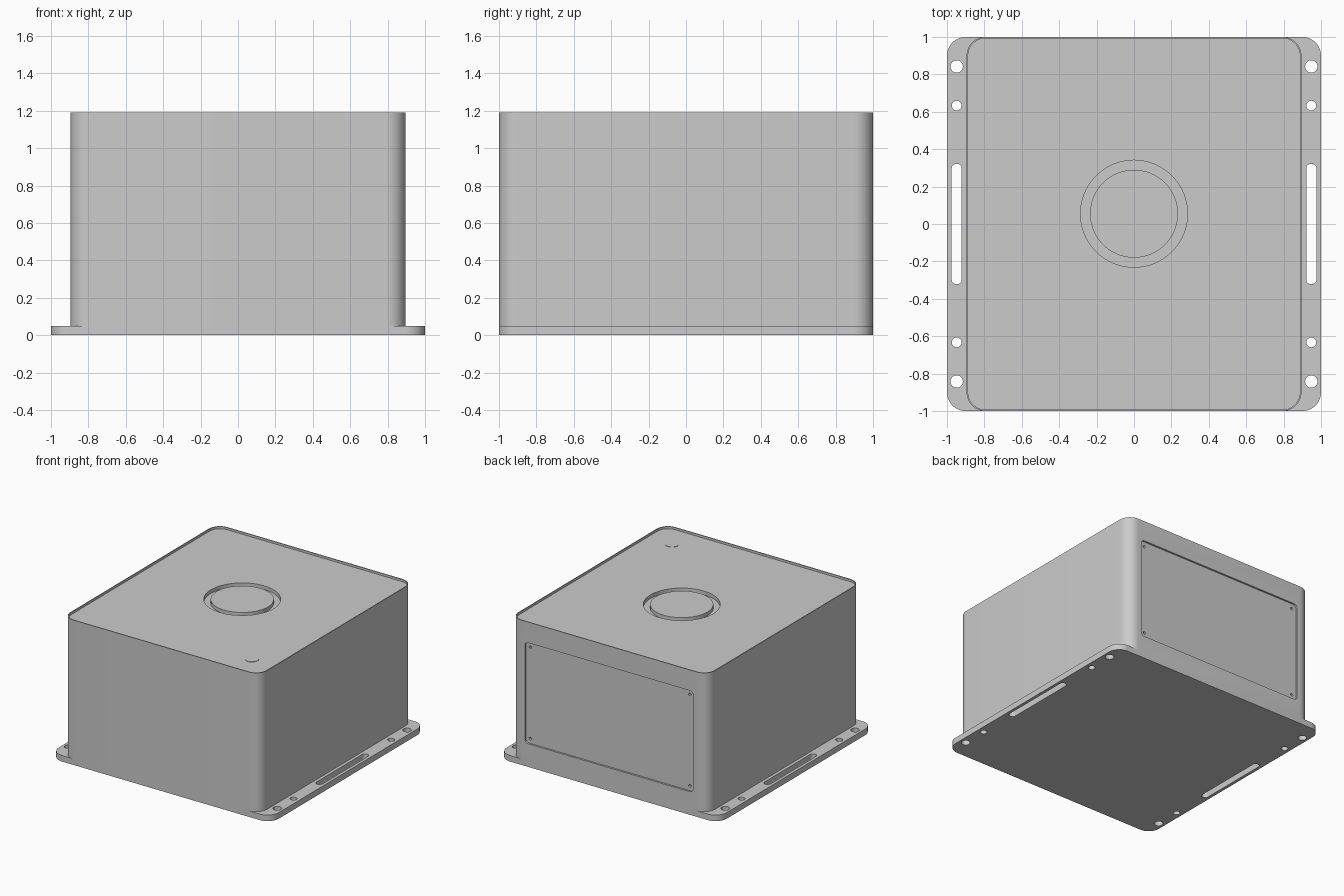
import bpy, bmesh
from math import cos, sin, pi
from mathutils import Matrix, Vector

if "Cube" in bpy.data.objects:
    bpy.data.objects.remove(bpy.data.objects["Cube"])


def rounded(hx, hy, r, n=12):
    """Outline of a rounded rectangle (a circle when hx = hy = r)."""
    pts = []
    for k, (sx, sy) in enumerate([(1, 1), (-1, 1), (-1, -1), (1, -1)]):
        for i in range(n + 1):
            a = (k + i / n) * pi / 2
            p = Vector((sx * (hx - r) + r * cos(a), sy * (hy - r) + r * sin(a), 0))
            if not pts or (p - pts[-1]).length > 1e-5:
                pts.append(p)
    if (pts[0] - pts[-1]).length < 1e-5:
        pts.pop()
    return pts


def prism(name, pts, z0, z1, at=(0, 0, 0), rot=None):
    """Extrude an outline from z0 to z1, then rotate and move it."""
    bm = bmesh.new()
    face = bm.faces.new([bm.verts.new((p.x, p.y, z0)) for p in pts])
    ext = bmesh.ops.extrude_face_region(bm, geom=[face])
    top = [v for v in ext["geom"] if isinstance(v, bmesh.types.BMVert)]
    bmesh.ops.translate(bm, verts=top, vec=(0, 0, z1 - z0))
    bmesh.ops.recalc_face_normals(bm, faces=bm.faces)
    bm.transform(Matrix.Translation(at) @ (rot or Matrix()))
    me = bpy.data.meshes.new(name)
    bm.to_mesh(me)
    bm.free()
    ob = bpy.data.objects.new(name, me)
    bpy.context.collection.objects.link(ob)
    return ob


def disc(name, r, z0, z1, at, rot=None, n=12):
    return prism(name, rounded(r, r, r, n), z0, z1, at, rot)


def cut(ob, cutters):
    """Subtract each cutter and remove it afterwards."""
    bpy.context.view_layer.objects.active = ob
    for c in cutters:
        c.hide_render = True
        m = ob.modifiers.new("cut", 'BOOLEAN')
        m.operation, m.solver, m.object = 'DIFFERENCE', 'EXACT', c
        bpy.ops.object.modifier_apply(modifier=m.name)
        bpy.data.objects.remove(c)


W, TOP, LID = 0.895, 1.19, 1.172
BACK = Matrix.Rotation(-pi / 2, 4, 'X')   # local z -> +y

# mounting flange with slots and bolt holes on both sides
flange = prism("mounting_flange", rounded(1, 1, 0.1), 0, 0.05)
holes = []
for sx in (-1, 1):
    x = 0.948 * sx
    holes.append(prism("slot", rounded(0.027, 0.322, 0.025), -0.1, 0.2, (x, 0, 0)))
    for sy in (-1, 1):
        holes.append(disc("bolt_hole", 0.033, -0.1, 0.2, (x, 0.842 * sy, 0)))
        holes.append(disc("bolt_hole", 0.026, -0.1, 0.2, (x, 0.633 * sy, 0)))
cut(flange, holes)

# housing with thin top rim, recessed lid and back panel recess
body = prism("housing", rounded(W, 1, 0.1), 0.05, TOP)
cut(body, [
    prism("lid_recess", rounded(W - 0.008, 0.992, 0.092), LID, TOP + 0.1),
    disc("ring_recess", 0.286, LID - 0.03, TOP + 0.1, (0, 0.055, 0), n=20),
    prism("panel_recess", rounded(0.765, 0.415, 0.03), -0.015, 0.1, (0, 1, 0.605), BACK),
])

# screw holes in the back panel corners
cut(body, [disc("screw_hole", 0.011, -0.03, 0.1,
                (0.725 * sx, 1, 0.605 + 0.375 * sz), BACK, n=4)
           for sx in (-1, 1) for sz in (-1, 1)])

# round cap inside the ring groove and small button on the lid
cap = disc("centre_cap", 0.235, LID - 0.03, LID, (0, 0.055, 0), n=20)
button = disc("lid_button", 0.052, LID, LID + 0.003, (0.665, -0.77, 0))

# smooth rounded corners, sharp edges
bpy.ops.object.select_all(action='DESELECT')
for ob in (flange, body, cap, button):
    ob.select_set(True)
bpy.context.view_layer.objects.active = body
bpy.ops.object.shade_smooth_by_angle(angle=pi / 6)
